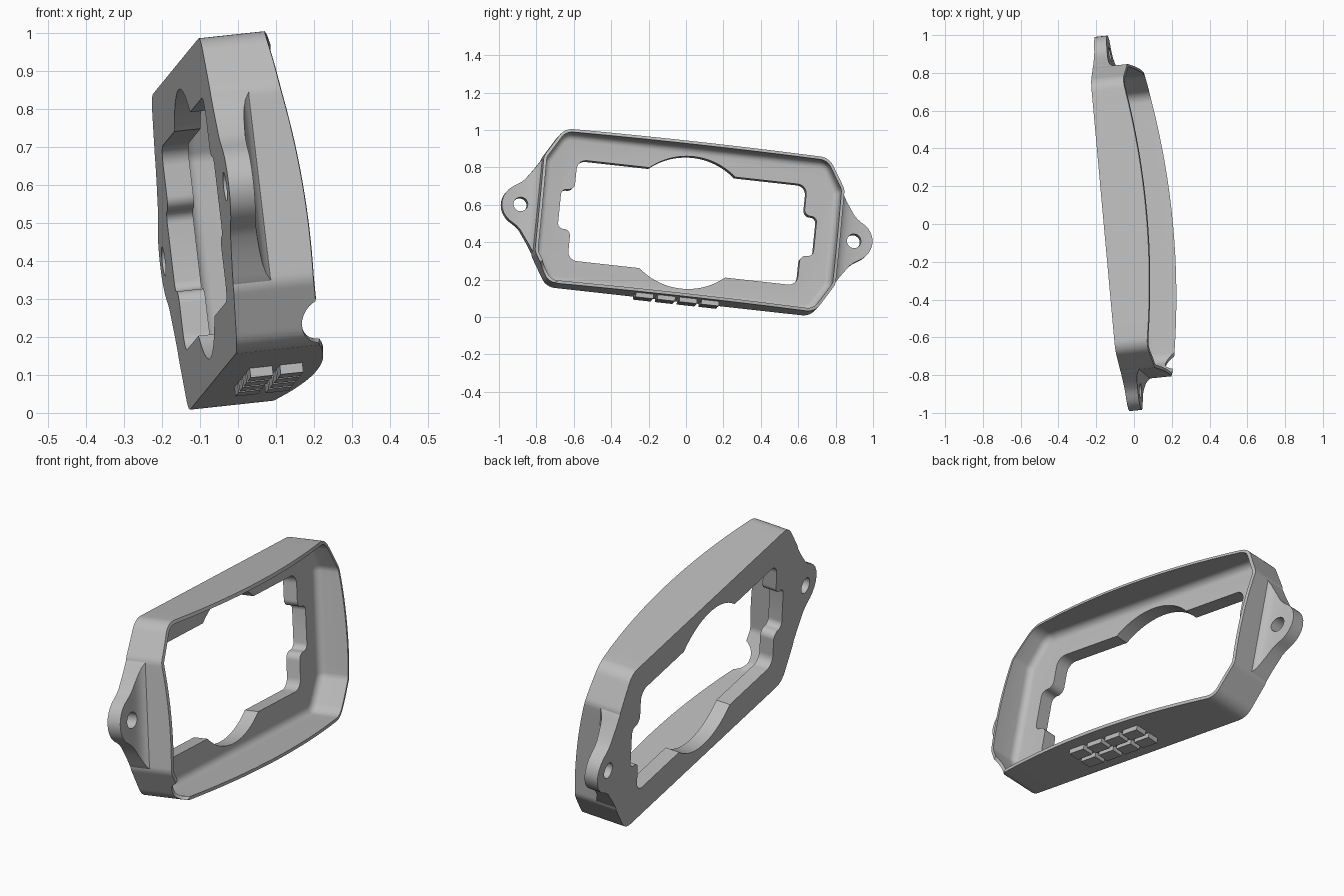
import bpy, bmesh, math
from mathutils import Vector, Matrix

if "Cube" in bpy.data.objects:
    bpy.data.objects.remove(bpy.data.objects["Cube"])

# Local frame: u = long axis, v = short axis, w = out of the back plate
N = Vector((1, .1026, .108)).normalized()
U = Vector((-.09, .994, -.11)).normalized()
U = (U - N * U.dot(N)).normalized()
V = N.cross(U)
ORIGIN = Vector((-.115, 0, .497))
WORLD = Matrix((U, V, N)).transposed().to_4x4()
WORLD.translation = ORIGIN

grey = bpy.data.materials.new("plain_grey")
grey.diffuse_color = (.5, .5, .5, 1)
grey.use_nodes = True
grey.node_tree.nodes["Principled BSDF"].inputs["Base Color"].default_value = grey.diffuse_color


def make(name, bm):
    bmesh.ops.recalc_face_normals(bm, faces=bm.faces[:])
    bm.transform(WORLD)
    me = bpy.data.meshes.new(name)
    bm.to_mesh(me)
    bm.free()
    me.materials.append(grey)
    ob = bpy.data.objects.new(name, me)
    bpy.context.collection.objects.link(ob)
    return ob


def loft(name, loops, cap=True):
    """Skin a list of equal-length 3D loops, capping both ends."""
    bm = bmesh.new()
    rings = [[bm.verts.new(p) for p in lp] for lp in loops]
    n = len(loops[0])
    for a, b in zip(rings, rings[1:]):
        for i in range(n):
            bm.faces.new((a[i], a[(i + 1) % n], b[(i + 1) % n], b[i]))
    bm.faces.new(rings[0])
    bm.faces.new(rings[-1])
    return make(name, bm)


def prism(name, outline, w0, w1):
    return loft(name, [[(u, v, w) for u, v in outline] for w in (w0, w1)])


def rounded(pts, seg=8, edge=1):
    """Round each (u, v, radius) corner; subdivide the straight runs."""
    corners = []
    for i, (x, y, r) in enumerate(pts):
        p = Vector((x, y))
        d0 = (Vector(pts[i - 1][:2]) - p).normalized()
        d1 = (Vector(pts[(i + 1) % len(pts)][:2]) - p).normalized()
        if r == 0:
            corners.append([p])
            continue
        half = d0.angle(d1) / 2
        c = p + (d0 + d1).normalized() * (r / math.sin(half))
        s = p + d0 * (r / math.tan(half)) - c
        e = p + d1 * (r / math.tan(half)) - c
        total = s.angle_signed(e)
        corners.append([c + Matrix.Rotation(-total * k / seg, 2) @ s for k in range(seg + 1)])
    out = []
    for i, c in enumerate(corners):
        out += c
        nxt = corners[(i + 1) % len(corners)][0]
        out += [c[-1].lerp(nxt, k / edge) for k in range(1, edge)]
    return [tuple(p) for p in out]


def shell_outline(inset):
    """Eight-sided bezel outline, offset inwards with constant wall thickness."""
    top, side = .42 - inset, .812 - inset
    slope = Vector((.105, .175)).normalized()       # direction of the slanted corner
    nrm = Vector((slope.y, slope.x))
    d = nrm.dot(Vector((.715, .42))) - inset
    ut = (d - nrm.y * top) / nrm.x
    vs = (d - nrm.x * side) / nrm.y
    r1, r2 = .085 - inset, .07 - inset
    return rounded([(side, -vs, r2), (side, vs, r2), (ut, top, r1), (-ut, top, r1),
                    (-side, vs, r2), (-side, -vs, r2), (-ut, -top, r1), (ut, -top, r1)], 8, 16)


def rim(u, v):
    """Bulged front edge height."""
    return .292 - .12 * u * u - .055 * v - .22 * v * v


def cut(target, cutter):
    m = target.modifiers.new("cut", 'BOOLEAN')
    m.object, m.operation, m.solver = cutter, 'DIFFERENCE', 'EXACT'
    bpy.context.view_layer.objects.active = target
    bpy.ops.object.modifier_apply(modifier="cut")
    bpy.data.objects.remove(cutter)


def smooth(ob, deg=28):
    bpy.ops.object.select_all(action='DESELECT')
    ob.select_set(True)
    bpy.context.view_layer.objects.active = ob
    bpy.ops.object.shade_smooth_by_angle(angle=math.radians(deg))


# Bezel shell: outer wall, thin rim, inner wall and filleted floor
PLATE, WALL, FIL = .07, .016, .035
loops = [[(u, v, 0) for u, v in shell_outline(0)],
         [(u, v, rim(u, v)) for u, v in shell_outline(0)],
         [(u, v, rim(u, v)) for u, v in shell_outline(WALL)]]
for k in range(6):
    t = k / 5 * math.pi / 2
    loops.append([(u, v, PLATE + FIL * (1 - math.sin(t)))
                  for u, v in shell_outline(WALL + FIL * (1 - math.cos(t)))])
bezel = loft("bezel", loops)

# Window: rectangle with side notches and a round bulge above and below
R, TOP = .357, .272
a0 = math.asin(TOP / R)
arc = [(R * math.cos(t), R * math.sin(t), 0)
       for t in (a0 + (math.pi - 2 * a0) * k / 28 for k in range(29))]
right = [(.69, -.107, .03), (.69, .107, .03), (.62, .107, .035), (.62, TOP, .05)]
upper = right[1:] + arc + [(-u, v, r) for u, v, r in reversed(right[1:])]
window = rounded(upper + [(-u, -v, r) for u, v, r in upper])
cut(bezel, prism("window_cutter", window, -.1, PLATE + .01))

# Round relief notch in the rim at the lower left corner
axis = Vector((-.8, -.6, 0))
side = Vector((.6, -.8, 0))
mid = Vector((-.735, -.365, .25))
ring = [side * .075 * math.cos(t) + Vector((0, 0, .075 * math.sin(t)))
        for t in (2 * math.pi * k / 32 for k in range(32))]
cut(bezel, loft("notch_cutter", [[mid + p + axis * s for p in ring] for s in (-.09, .12)]))
smooth(bezel)

# Mounting ears: stations of (u, half width, thickness), flared into the wall
stations = [(.80, .265, .115), (.812, .25, .1), (.825, .23, .088), (.84, .205, .08),
            (.865, .17, .074), (.89, .135, .07), (.91, .117, .068), (.93, .104, .067),
            (.95, .092, .066), (.97, .075, .066), (.985, .055, .066), (.996, .03, .066),
            (1.0, .008, .066)]
for s, name in ((-1, "left_ear"), (1, "right_ear")):
    ear = loft(name, [[(s * u, -h, 0), (s * u, h, 0), (s * u, h, t), (s * u, -h, t)]
                      for u, h, t in stations])
    hole = [(s * .9 + .038 * math.cos(k * math.pi / 16), .038 * math.sin(k * math.pi / 16))
            for k in range(32)]
    cut(ear, prism("hole_cutter", hole, -.1, .3))
    smooth(ear, 35)

# Plain raised grip pads under the bottom wall, two bars each
for i in range(4):
    u0 = -.25 + i * .118
    for j, (w0, w1) in enumerate(((.075, .135), (.155, .215))):
        bars = [(u0, -.445), (u0 + .095, -.445), (u0 + .095, -.41), (u0, -.41)]
        prism(f"grip_pad_{i}_{j}", bars, w0, w1)
